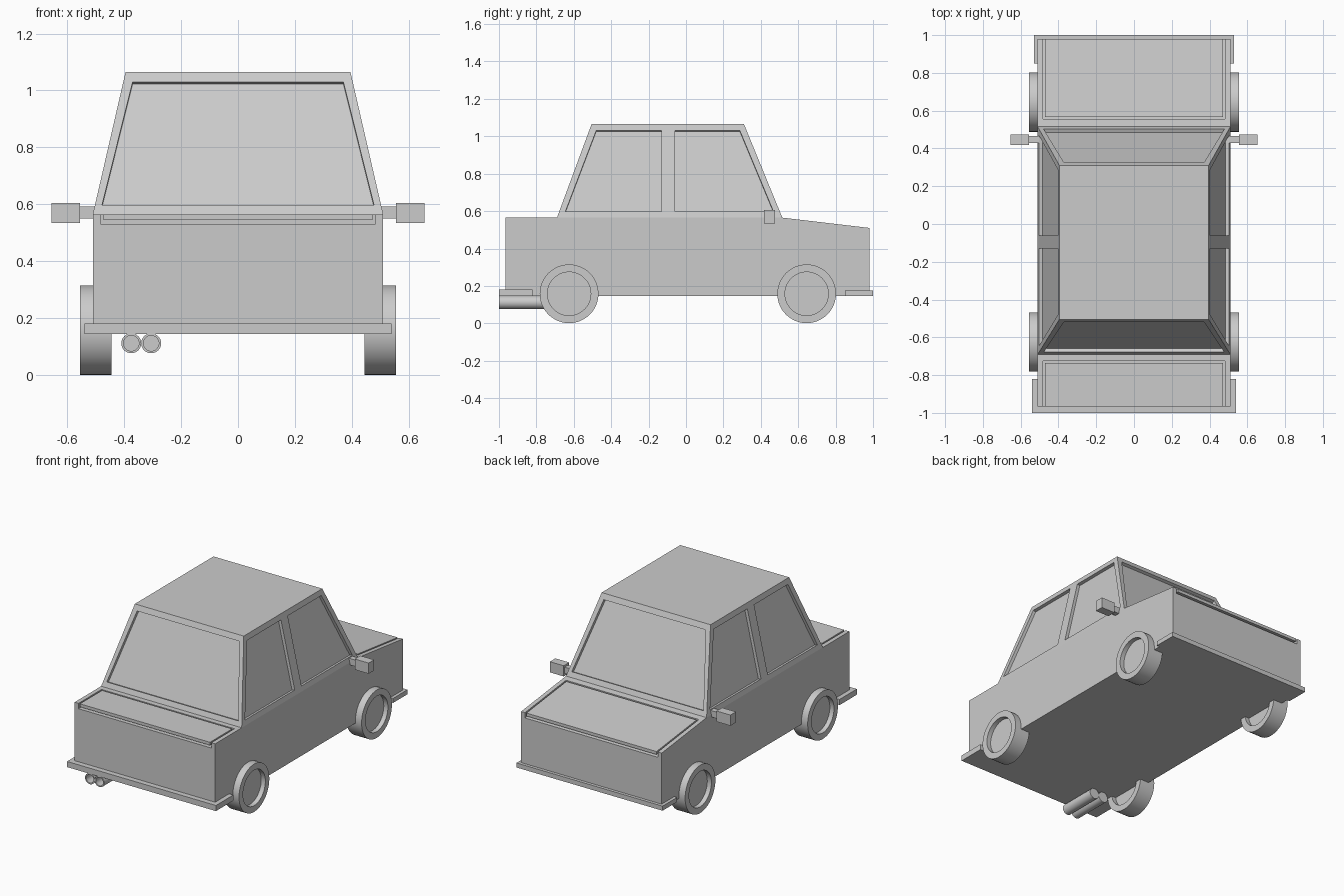
import bpy
import bmesh
import math
from mathutils import Vector

cube = bpy.data.objects.get("Cube")
if cube:
    bpy.data.objects.remove(cube, do_unlink=True)

grey = bpy.data.materials.new("plain grey")
grey.use_nodes = True
COLOUR = (0.6, 0.6, 0.6, 1)
grey.diffuse_color = COLOUR
for node in grey.node_tree.nodes:
    if node.type == 'BSDF_PRINCIPLED':
        node.inputs["Base Color"].default_value = COLOUR


def finish(name, bm):
    bmesh.ops.recalc_face_normals(bm, faces=bm.faces)
    mesh = bpy.data.meshes.new(name)
    bm.to_mesh(mesh)
    bm.free()
    mesh.materials.append(grey)
    ob = bpy.data.objects.new(name, mesh)
    bpy.context.collection.objects.link(ob)
    return ob


def loft(name, ring_a, ring_b):
    """Closed solid between two matching outlines."""
    bm = bmesh.new()
    a = [bm.verts.new(p) for p in ring_a]
    b = [bm.verts.new(p) for p in ring_b]
    bm.faces.new(a)
    bm.faces.new(b)
    for i in range(len(a)):
        j = (i + 1) % len(a)
        bm.faces.new((a[i], a[j], b[j], b[i]))
    return finish(name, bm)


def side_prism(name, outline, half_width):
    """Side outline (y, z) stretched across the car."""
    return loft(name, [(-half_width, y, z) for y, z in outline],
                [(half_width, y, z) for y, z in outline])


def box(name, x, y, z):
    outline = [(y[0], z[0]), (y[1], z[0]), (y[1], z[1]), (y[0], z[1])]
    return loft(name, [(x[0], *p) for p in outline], [(x[1], *p) for p in outline])


def lathe(name, profile, centre, axis, steps=48):
    """Turn a closed (along, radius) profile about the x or y axis."""
    bm = bmesh.new()
    verts = []
    for along, r in profile:
        verts.append(bm.verts.new((along, 0, r) if axis == 'X' else (0, along, r)))
    edges = [bm.edges.new(pair) for pair in zip(verts, verts[1:])]
    direction = (1, 0, 0) if axis == 'X' else (0, 1, 0)
    bmesh.ops.spin(bm, geom=verts + edges, cent=(0, 0, 0), axis=direction,
                   angle=math.tau, steps=steps)
    bmesh.ops.remove_doubles(bm, verts=bm.verts, dist=1e-4)
    bmesh.ops.translate(bm, verts=bm.verts, vec=centre)
    ob = finish(name, bm)
    bpy.ops.object.select_all(action='DESELECT')
    ob.select_set(True)
    bpy.context.view_layer.objects.active = ob
    bpy.ops.object.shade_smooth_by_angle(angle=math.radians(35))
    return ob


def cut(ob, cutter):
    mod = ob.modifiers.new("cut", 'BOOLEAN')
    mod.operation = 'DIFFERENCE'
    mod.solver = 'EXACT'
    mod.object = cutter
    bpy.context.view_layer.objects.active = ob
    bpy.ops.object.modifier_apply(modifier=mod.name)
    bpy.data.objects.remove(cutter, do_unlink=True)


# Main dimensions
BASE, BELT, ROOF = 0.145, 0.565, 1.065
HALF, HALF_ROOF = 0.51, 0.395
FRONT, REAR = -0.965, 0.98
SHIELD, BACKLIGHT = -0.69, 0.515
ROOF_FRONT, ROOF_REAR = -0.505, 0.31


def slope(low, high, z):
    return low + (high - low) * (z - BELT) / (ROOF - BELT)


def deck(y, drop=0):
    """Height of the sloping rear deck."""
    return BELT - 0.055 * (y - BACKLIGHT) / (REAR - BACKLIGHT) - drop


# Lower body with slots around both lids
body = side_prism("lower_body", [(FRONT, BASE), (FRONT, BELT), (BACKLIGHT, BELT),
                                 (REAR, deck(REAR)), (REAR, BASE)], HALF)
slot = 0.035
cut(body, box("front_slot", (-0.482, 0.482), (FRONT - 0.1, -0.725), (BELT - slot, BELT + 0.1)))
cut(body, side_prism("rear_slot", [(0.555, deck(0.555, slot)), (1.1, deck(1.1, slot)),
                                   (1.1, 0.7), (0.555, 0.7)], 0.482))
box("front_lid", (-0.472, 0.472), (FRONT, -0.735), (BELT - 0.02, BELT))
side_prism("rear_lid", [(0.566, deck(0.566, 0.02)), (REAR, deck(REAR, 0.02)),
                        (REAR, deck(REAR)), (0.566, deck(0.566))], 0.472)

# Tapered cabin
cabin = loft("cabin",
             [(-HALF, SHIELD, BELT), (HALF, SHIELD, BELT),
              (HALF, BACKLIGHT, BELT), (-HALF, BACKLIGHT, BELT)],
             [(-HALF_ROOF, ROOF_FRONT, ROOF), (HALF_ROOF, ROOF_FRONT, ROOF),
              (HALF_ROOF, ROOF_REAR, ROOF), (-HALF_ROOF, ROOF_REAR, ROOF)])


def recess(points):
    """Sink a window pane into the cabin."""
    pts = [Vector(p) for p in points]
    n = (pts[1] - pts[0]).cross(pts[2] - pts[0]).normalized() * 0.02
    cut(cabin, loft("pane_cutter", [p - n for p in pts], [p + n for p in pts]))


SILL, HEAD = 0.597, 1.03
for low, high in ((SHIELD, ROOF_FRONT), (BACKLIGHT, ROOF_REAR)):
    recess([(x, slope(low, high, z), z) for x, z in
            ((-0.478, SILL), (0.478, SILL), (0.37, HEAD), (-0.37, HEAD))])
panes = ([(-0.645, SILL), (-0.13, SILL), (-0.13, HEAD), (-0.48, HEAD)],
         [(-0.06, SILL), (0.468, SILL), (0.288, HEAD), (-0.06, HEAD)])
for side in (-1, 1):
    for pane in panes:
        recess([(side * slope(HALF, HALF_ROOF, z), y, z) for y, z in pane])

# Bumpers wrapping the corners
box("front_bumper", (-0.54, 0.54), (-1.0, -0.82), (BASE, 0.182))
box("rear_bumper", (-0.53, 0.53), (0.85, 1.0), (BASE, 0.175))

# Wheels with dished hubs, and door mirrors
for side, label in ((1, "left"), (-1, "right")):
    for y, place in ((-0.625, "front"), (0.645, "rear")):
        lathe(f"{place}_{label}_wheel",
              [(-0.025, 0), (-0.025, 0.116), (-0.055, 0.116), (-0.055, 0.157),
               (0.055, 0.157), (0.055, 0.116), (0.025, 0.116), (0.025, 0)],
              (side * 0.5, y, 0.158), 'X')
    box(f"{label}_mirror_arm", sorted((side * 0.47, side * 0.556)), (0.43, 0.465), (0.55, 0.592))
    box(f"{label}_mirror", sorted((side * 0.555, side * 0.655)), (0.418, 0.475), (0.535, 0.605))

# Twin exhaust pipes, open at the end
for x, label in ((-0.375, "outer"), (-0.305, "inner")):
    lathe(f"{label}_exhaust_pipe",
          [(-0.9, 0), (-0.9, 0.027), (-1.0, 0.027), (-1.0, 0.035), (-0.74, 0.035), (-0.74, 0)],
          (x, 0, 0.112), 'Y', 32)
